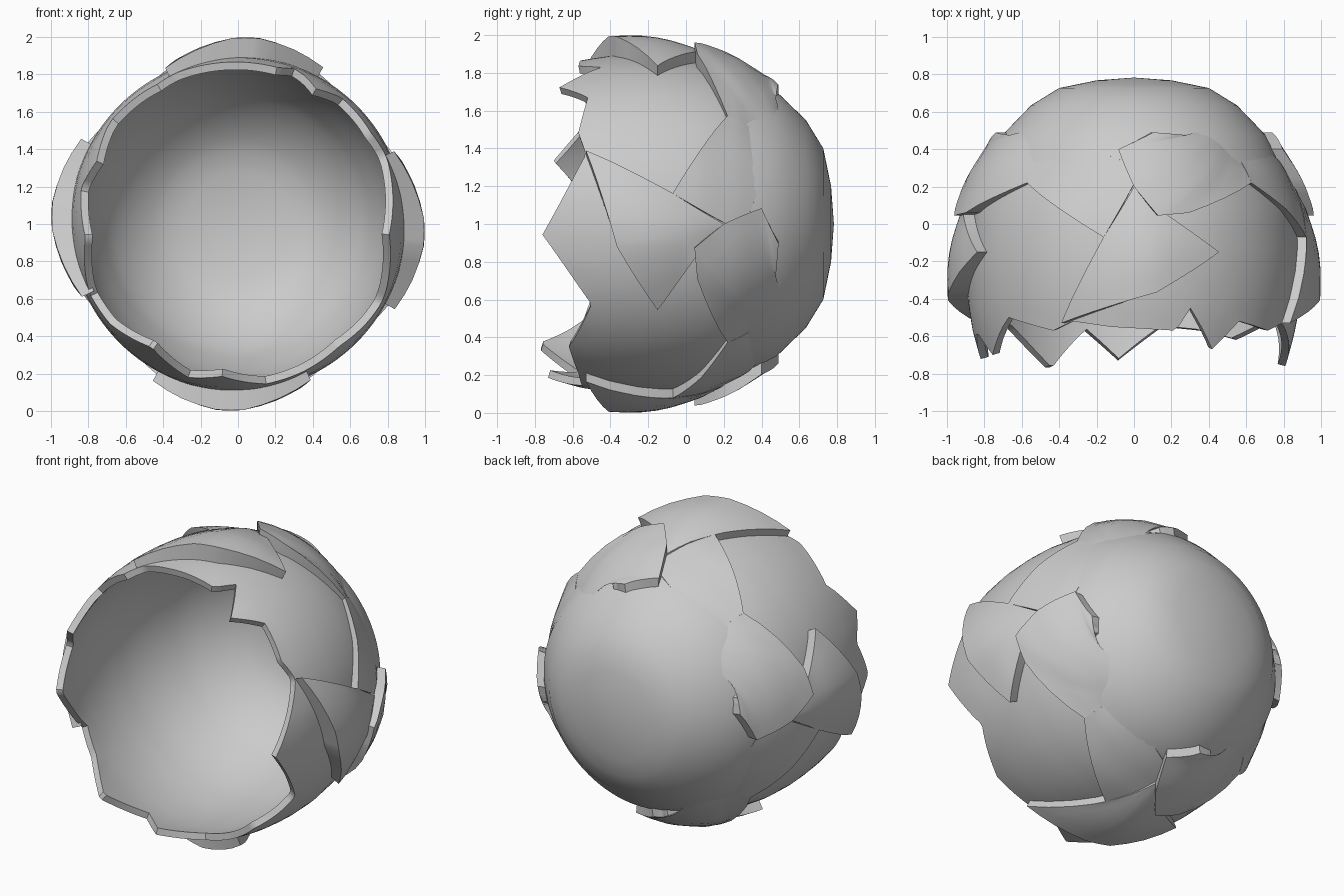
import bpy, bmesh, math

if "Cube" in bpy.data.objects:
    bpy.data.objects.remove(bpy.data.objects["Cube"])

# radius / depth profile of the round body, back pole to open front
PROFILE = [(0, .783), (.2, .768), (.4, .727), (.55, .635), (.70, .48), (.80, .28),
           (.865, .08), (.893, -.12), (.897, -.25), (.89, -.4), (.868, -.55), (.805, -.78)]
# broken rim: angle (ccw from +x seen from the front), depth
RIM = [(-96, -.73), (-80, -.55), (-66, -.57), (-50, -.62), (-29, -.5), (-4, -.76), (25, -.53),
       (34, -.57), (50, -.52), (60, -.67), (70, -.45), (75, -.57), (98, -.55), (112, -.52),
       (120, -.57), (140, -.5), (156, -.7), (167, -.58), (185, -.73), (206, -.5), (218, -.55),
       (235, -.78), (252, -.57), (264, -.73)]


def interp(table, v):
    for (a, b), (c, d) in zip(table, table[1:]):
        if a <= v <= c:
            return b + (d - b) * (v - a) / (c - a)
    return table[0][1] if v < table[0][0] else table[-1][1]


R_OF_Y = [(y, r) for r, y in reversed(PROFILE)]


def point(a, y, lift=0.0):
    """a: degrees clockwise from the top, seen from the front"""
    r = max(interp(R_OF_Y, y) + lift, 0)
    a = math.radians(a)
    return (r * math.sin(a), y, 1 + r * math.cos(a))


def finish(bm, name, thick=0):
    bmesh.ops.recalc_face_normals(bm, faces=bm.faces)
    me = bpy.data.meshes.new(name)
    bm.to_mesh(me)
    bm.free()
    ob = bpy.data.objects.new(name, me)
    bpy.context.collection.objects.link(ob)
    bpy.ops.object.select_all(action='DESELECT')
    ob.select_set(True)
    bpy.context.view_layer.objects.active = ob
    if thick:
        m = ob.modifiers.new("wall", 'SOLIDIFY')
        m.thickness, m.offset = thick, -1
        bpy.ops.object.modifier_apply(modifier=m.name)
    bpy.ops.object.shade_smooth_by_angle(angle=math.radians(35))
    return ob


# inner shell with jagged open rim
bm = bmesh.new()
N = 180
back_rows = [.768, .75, .727, .68, .635, .56, .48, .38, .28, .18, .08, -.02, -.12, -.25]
pole = bm.verts.new((0, .783, 1))
cols = []
for i in range(N):
    phi = -96 + 360 * i / N
    tip = interp(RIM, phi)
    rows = back_rows + [-.25 + (tip + .25) * k / 4 for k in range(1, 5)]
    cols.append([bm.verts.new(point(90 - phi, y)) for y in rows])
for i in range(N):
    a, b = cols[i], cols[(i + 1) % N]
    bm.faces.new((pole, a[0], b[0]))
    for k in range(len(a) - 1):
        bm.faces.new((a[k], a[k + 1], b[k + 1], b[k]))
finish(bm, "inner_shell", .042)


def resample(line, seg):
    out = []
    for p, q in zip(line, line[1:]):
        out += [tuple(u + (v - u) * k / seg for u, v in zip(p, q)) for k in range(seg)]
    return out + [line[-1]]


def patch(name, turn, edge, inner, bulge=0, seg=4, rows=7):
    """raised plate between two polylines of (angle, depth, lift), with side walls"""
    e, f = resample(edge, seg), resample(inner, seg)
    bm = bmesh.new()
    top, low = [], []
    n = len(e)
    for j in range(rows + 1):
        s = j / rows
        tr, lr = [], []
        for i in range(n):
            a, y, h = (u + (v - u) * s for u, v in zip(e[i], f[i]))
            h += bulge * math.sin(math.pi * s) * math.sin(math.pi * i / (n - 1))
            tr.append(bm.verts.new(point(a + turn, y, h)))
            lr.append((a + turn, y))
        top.append(tr)
        low.append(lr)
    for j in range(rows):
        for i in range(n - 1):
            bm.faces.new((top[j][i], top[j][i + 1], top[j + 1][i + 1], top[j + 1][i]))
    # walls down into the inner shell
    ring = [(0, i) for i in range(n)] + [(j, n - 1) for j in range(1, rows + 1)]
    ring += [(rows, i) for i in range(n - 2, -1, -1)] + [(j, 0) for j in range(rows - 1, 0, -1)]
    base = [bm.verts.new(point(*low[j][i], -.022)) for j, i in ring]
    for k in range(len(ring)):
        m = (k + 1) % len(ring)
        (j0, i0), (j1, i1) = ring[k], ring[m]
        bm.faces.new((top[j1][i1], top[j0][i0], base[k], base[m]))
    bmesh.ops.remove_doubles(bm, verts=bm.verts, dist=.0005)
    finish(bm, name)


# four identical sets of overlapping plates around the depth axis
for q, side in enumerate(("top", "right", "bottom", "left")):
    t = 90 * q
    patch(side + "_front_plate", t,
          [(-25, -.53, .05), (-2, -.41, .105), (7, -.365, .107), (28.5, -.15, .06)],
          [(-10, -.07, .05), (0, .2, .03), (6, .1, .05), (11, .05, .06)], bulge=.018)
    patch(side + "_side_plate", t,
          [(-42.4, .22, .03), (-26, .08, .04), (-10, -.07, .05)],
          [(-42, .38, -.012), (-25, .44, -.012), (3, .3, .015)])
    patch(side + "_back_scale", t,
          [(19.5, .41, .0), (16, .475, .035), (8, .49, .055), (-6, .4, .06), (0, .2, .09),
           (7.6, .045, .10), (18, .06, .08), (47.6, .22, .03)],
          [(20.5, .40, -.012), (24, .42, -.012), (28, .47, -.012), (32, .50, -.012),
           (37, .50, -.012), (42, .46, -.012), (46, .40, -.012), (48, .36, -.012)], bulge=.02)
